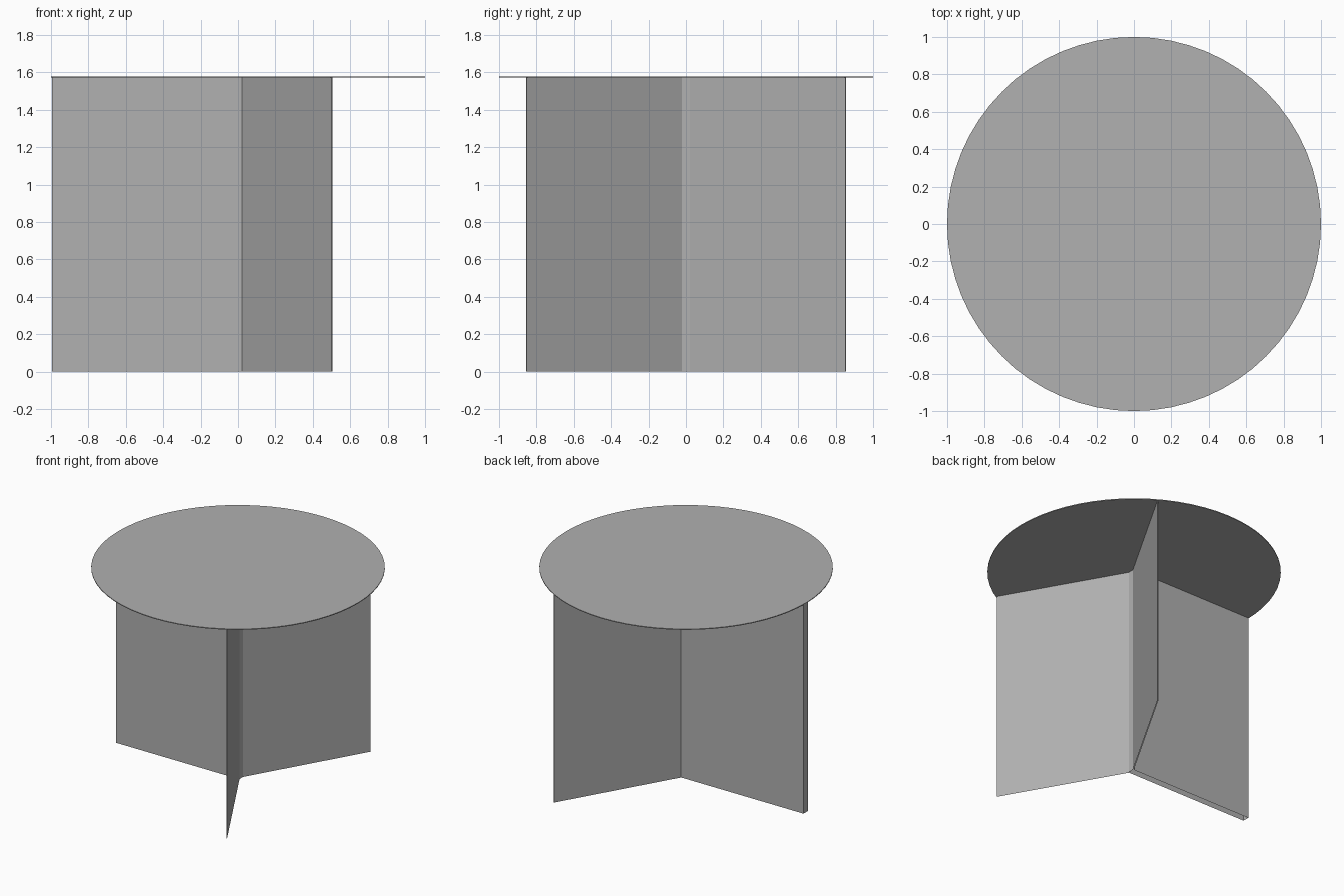
import bpy, bmesh, math

if "Cube" in bpy.data.objects:
    bpy.data.objects.remove(bpy.data.objects["Cube"])

TOP_Z, TOP_T = 1.578, 0.006     # table top height and thickness
HALF = 0.025                    # half thickness of the thick rear board

grey = bpy.data.materials.new("mid_grey")
grey.diffuse_color = (0.44, 0.44, 0.44, 1)
grey.use_nodes = True
grey.node_tree.nodes["Principled BSDF"].inputs["Base Color"].default_value = grey.diffuse_color


def finish(bm, name):
    mesh = bpy.data.meshes.new(name)
    bm.to_mesh(mesh)
    bm.free()
    mesh.materials.append(grey)
    obj = bpy.data.objects.new(name, mesh)
    bpy.context.collection.objects.link(obj)
    return obj


def walls(points, z0, z1):
    """Upright faces around a counter-clockwise outline, open above and below."""
    bm = bmesh.new()
    low = [bm.verts.new((x, y, z0)) for x, y in points]
    high = [bm.verts.new((x, y, z1)) for x, y in points]
    for i in range(len(points)):
        j = (i + 1) % len(points)
        bm.faces.new((low[i], low[j], high[j], high[i]))
    return bm, low, high


# Round table top
circle = [(math.cos(2 * math.pi * i / 64), math.sin(2 * math.pi * i / 64))
          for i in range(64)]
bm, low, high = walls(circle, TOP_Z - TOP_T, TOP_Z)
bm.faces.new(high)
bm.faces.new(low[::-1])
finish(bm, "table_top")

# Three-winged base: a hollow thick board splitting into two thin wings
lower = [(-0.995, -HALF), (0.022, -HALF), (0.501, -0.855),
         (0.506, -0.852), (0.028, -0.022)]
profile = lower + [(x, -y) for x, y in reversed(lower)]
bm, low, high = walls(profile, 0, TOP_Z - TOP_T)
finish(bm, "winged_base")
